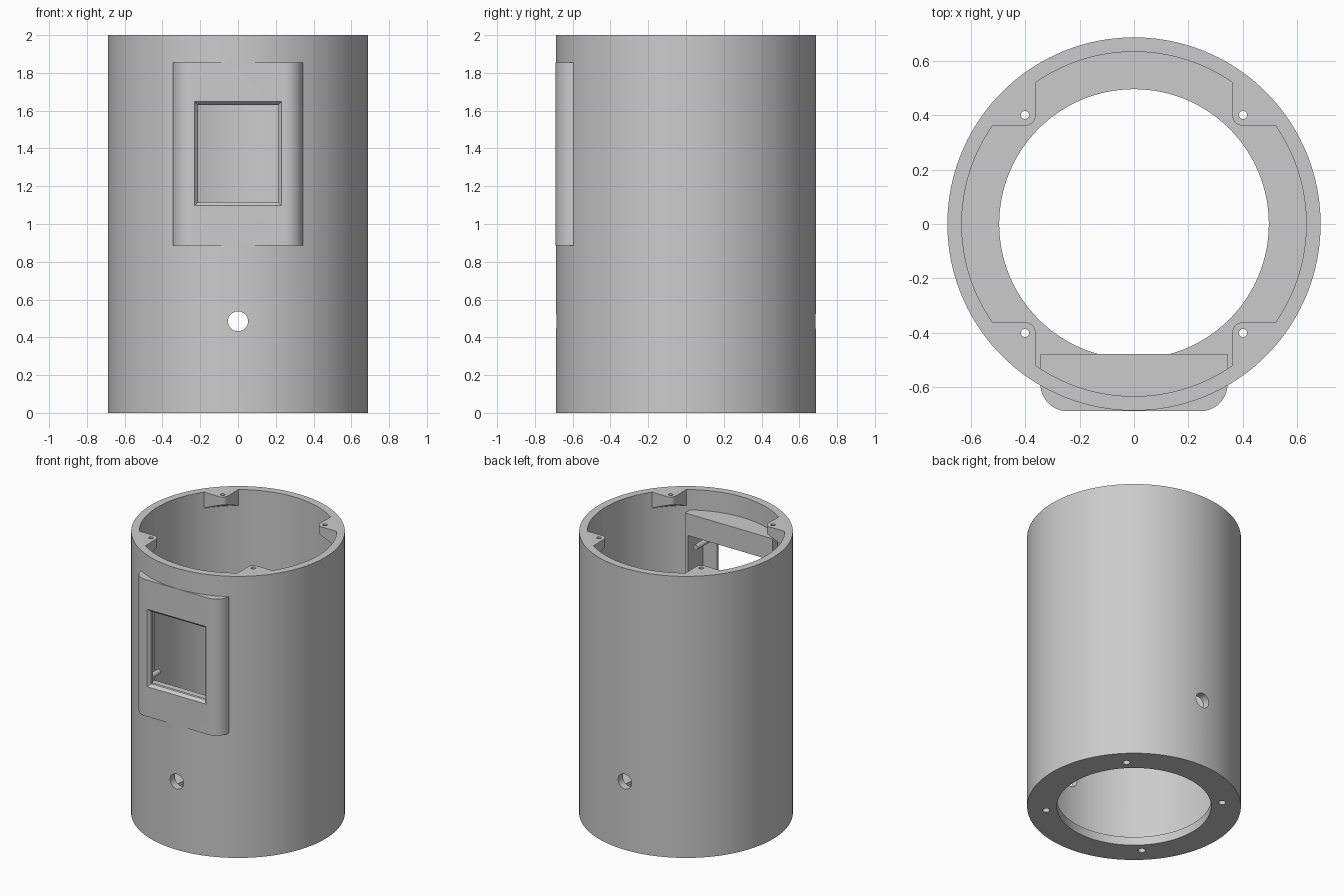
import bpy, bmesh, math
from mathutils import Matrix, Vector

if "Cube" in bpy.data.objects:
    bpy.data.objects.remove(bpy.data.objects["Cube"])

R, RI, RH = 0.688, 0.635, 0.497      # outer wall, inner wall, floor opening
grey = bpy.data.materials.new("plain_grey")
grey.diffuse_color = (0.6, 0.6, 0.6, 1)
grey.use_nodes = True
grey.node_tree.nodes["Principled BSDF"].inputs["Base Color"].default_value = grey.diffuse_color


def finish(bm, name):
    bmesh.ops.recalc_face_normals(bm, faces=bm.faces)
    me = bpy.data.meshes.new(name)
    bm.to_mesh(me)
    bm.free()
    me.materials.append(grey)
    ob = bpy.data.objects.new(name, me)
    bpy.context.collection.objects.link(ob)
    return ob


def cone(name, r1, r2, z0, z1, x=0, y=0, seg=128):
    bm = bmesh.new()
    bmesh.ops.create_cone(bm, cap_ends=True, segments=seg, radius1=r1, radius2=r2,
                          depth=z1 - z0, matrix=Matrix.Translation((x, y, (z0 + z1) / 2)))
    return finish(bm, name)


def rod_y(name, r, y0, y1, x, z, seg=32):
    bm = bmesh.new()
    m = Matrix.Translation((x, (y0 + y1) / 2, z)) @ Matrix.Rotation(math.pi / 2, 4, 'X')
    bmesh.ops.create_cone(bm, cap_ends=True, segments=seg, radius1=r, radius2=r,
                          depth=y1 - y0, matrix=m)
    return finish(bm, name)


def prism(name, pts, z0, z1):
    bm = bmesh.new()
    f = bm.faces.new([bm.verts.new((x, y, z0)) for x, y in pts])
    ext = bmesh.ops.extrude_face_region(bm, geom=[f])
    bmesh.ops.translate(bm, vec=(0, 0, z1 - z0),
                        verts=[v for v in ext["geom"] if isinstance(v, bmesh.types.BMVert)])
    return finish(bm, name)


def box(name, x, y0, y1, z0, z1):
    return prism(name, [(-x, y0), (x, y0), (x, y1), (-x, y1)], z0, z1)


def arc(cx, cy, r, a0, a1, n):
    return [(cx + r * math.cos(math.radians(a0 + (a1 - a0) * i / n)),
             cy + r * math.sin(math.radians(a0 + (a1 - a0) * i / n))) for i in range(n + 1)]


def boolean(target, tool, op):
    mod = target.modifiers.new("cut", 'BOOLEAN')
    mod.object, mod.operation, mod.solver = tool, op, 'EXACT'
    bpy.context.view_layer.objects.active = target
    bpy.ops.object.modifier_apply(modifier=mod.name)
    bpy.data.objects.remove(tool)


# Cup-shaped body with an open floor
body = cone("tube_body", R, R, 0, 2, seg=160)
boolean(body, cone("pocket", RI, RI, 0.06, 2.2, seg=160), 'DIFFERENCE')
boolean(body, cone("floor_opening", RH, RH, -0.1, 0.2), 'DIFFERENCE')

# Corner screw lugs with conical undersides
for sx in (-1, 1):
    for sy in (-1, 1):
        pts = arc(0.402, 0.402, 0.04, 180, 270, 8)
        pts += arc(0, 0, 0.66, 33.3, 56.7, 8)
        lug = prism("lug", [(sx * x, sy * y) for x, y in pts], 1.85, 2)
        boolean(lug, cone("underside", 0.72, 0.50, 1.84, 1.96), 'DIFFERENCE')
        boolean(body, lug, 'UNION')
        boolean(body, cone("screw_hole", 0.015, 0.015, 1.8, 2.1, sx * 0.402, sy * 0.402, 16),
                'DIFFERENCE')
        boolean(body, cone("floor_hole", 0.024, 0.024, -0.1, 0.2, sx * 0.402, sy * 0.402, 20),
                'DIFFERENCE')

# Display housing with rounded outer corners
F = -0.69
profile = [(0.345, -0.48), (-0.345, -0.48)]
profile += arc(-0.245, F + 0.1, 0.1, 180, 270, 12) + arc(0.245, F + 0.1, 0.1, 270, 360, 12)
boolean(body, prism("housing", profile, 0.885, 1.855), 'UNION')
boolean(body, box("cavity", 0.32, -0.65, -0.4, 1.04, 1.70), 'DIFFERENCE')

# Window with a chamfered rim
boolean(body, box("window", 0.213, -0.8, -0.6, 1.115, 1.63), 'DIFFERENCE')
bm = bmesh.new()
rings = []
for y, g in ((F - 0.02, 0.035), (F + 0.02, 0.0)):
    x, lo, hi = 0.213 + g, 1.115 - g, 1.63 + g
    rings.append([bm.verts.new(c) for c in ((-x, y, lo), (x, y, lo), (x, y, hi), (-x, y, hi))])
for r in rings:
    bm.faces.new(r)
for i in range(4):
    j = (i + 1) % 4
    bm.faces.new((rings[0][i], rings[0][j], rings[1][j], rings[1][i]))
boolean(body, finish(bm, "rim_chamfer"), 'DIFFERENCE')

# Cable holes, front and back
boolean(body, rod_y("cable_hole", 0.053, -1, 1, 0, 0.485), 'DIFFERENCE')

# Mounting posts inside the display housing
posts = [rod_y("mounting_post", 0.018, -0.655, -0.50, sx * 0.275, z, 16)
         for sx in (-1, 1) for z in (1.12, 1.62)]

# Smooth curved walls, keep edges crisp
bpy.ops.object.select_all(action='DESELECT')
for ob in [body] + posts:
    ob.select_set(True)
bpy.context.view_layer.objects.active = body
bpy.ops.object.shade_smooth_by_angle(angle=math.radians(25))
